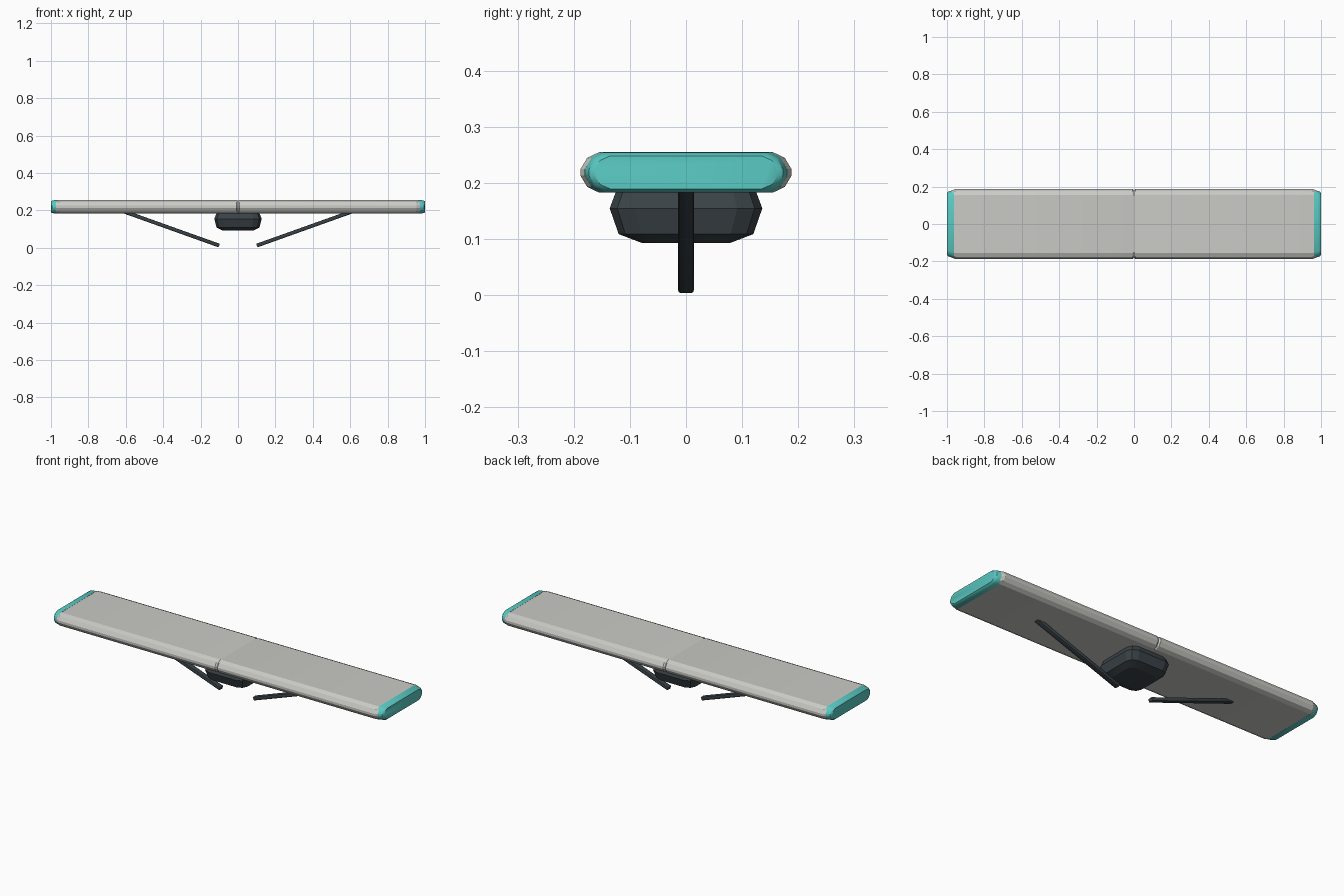
import bpy, bmesh
from math import atan2
from mathutils import Vector, Matrix

cube = bpy.data.objects.get("Cube")
if cube:
    bpy.data.objects.remove(cube, do_unlink=True)


def material(name, rgb):
    m = bpy.data.materials.new(name)
    m.use_nodes = True
    m.diffuse_color = (*rgb, 1)
    bsdf = next(n for n in m.node_tree.nodes if n.type == 'BSDF_PRINCIPLED')
    bsdf.inputs["Base Color"].default_value = (*rgb, 1)
    return m


grey = material("warm light grey", (0.59, 0.59, 0.56))
teal = material("teal", (0.10, 0.58, 0.54))
charcoal = material("charcoal", (0.042, 0.055, 0.063))


def finish(name, bm, mat, angle=0.5):
    bmesh.ops.recalc_face_normals(bm, faces=bm.faces)
    mesh = bpy.data.meshes.new(name)
    bm.to_mesh(mesh)
    bm.free()
    mesh.materials.append(mat)
    obj = bpy.data.objects.new(name, mesh)
    bpy.context.collection.objects.link(obj)
    bpy.ops.object.select_all(action='DESELECT')
    obj.select_set(True)
    bpy.context.view_layer.objects.active = obj
    bpy.ops.object.shade_smooth_by_angle(angle=angle)
    return obj


def loft(name, rings, mat, angle=0.5):
    bm = bmesh.new()
    loops = [[bm.verts.new(p) for p in ring] for ring in rings]
    for a, b in zip(loops, loops[1:]):
        for i in range(len(a)):
            j = (i + 1) % len(a)
            bm.faces.new((a[i], a[j], b[j], b[i]))
    bm.faces.new(loops[0])
    bm.faces.new(loops[-1])
    return finish(name, bm, mat, angle)


# Wing cross-section: flat top and bottom with faceted rounded edges
MID = 0.219
HALF = [(0.155, 0.036), (0.176, 0.026), (0.188, 0.006), (0.188, -0.006),
        (0.176, -0.026), (0.155, -0.036)]
SECTION = HALF + [(-y, -z) for y, z in HALF]


def wing_rings(side, stations):
    return [[(side * x, y * sy, MID + z * sz) for y, z in SECTION]
            for x, sy, sz in stations]


for side, label in ((1, "left"), (-1, "right")):
    # Wing panel, slightly tapered at the centre seam and at the tip
    loft(label + "_wing_panel", wing_rings(side, [
        (0, 0.965, 0.94), (0.008, 1, 1), (0.955, 1, 1), (0.972, 0.96, 0.96)]),
        grey, 0.3)
    # Rounded tip cap
    loft(label + "_tip_cap", wing_rings(side, [
        (0.962, 0.975, 1.003), (0.982, 0.94, 0.985),
        (0.994, 0.92, 0.92), (1, 0.87, 0.82)]), teal, 0.6)

    # Slanted strut with softened edges
    low, high = Vector((side * 0.1, 0, 0.0115)), Vector((side * 0.62, 0, 0.197))
    d = high - low
    bm = bmesh.new()
    bmesh.ops.create_cube(bm, size=1, matrix=Matrix.Translation((low + high) / 2)
                          @ Matrix.Rotation(-atan2(d.z, d.x), 4, 'Y')
                          @ Matrix.Diagonal((d.length, 0.028, 0.02, 1)))
    bmesh.ops.bevel(bm, geom=bm.edges[:], offset=0.005, segments=2,
                    profile=0.5, affect='EDGES')
    finish(label + "_strut", bm, charcoal)


# Pod under the wing: stacked outlines with cut corners
def outline(hx, hy, z, c):
    q = [(hx, hy - c), (hx - 0.3 * c, hy - 0.3 * c), (hx - c, hy)]
    pts = q + [(-x, y) for x, y in reversed(q)]
    pts += [(-x, -y) for x, y in pts]
    return [(x, y, z) for x, y in pts]


loft("centre_pod", [
    outline(0.085, 0.078, 0.093, 0.03),
    outline(0.115, 0.12, 0.109, 0.04),
    outline(0.127, 0.136, 0.155, 0.045),
    outline(0.112, 0.122, 0.192, 0.04)], charcoal, 0.3)
